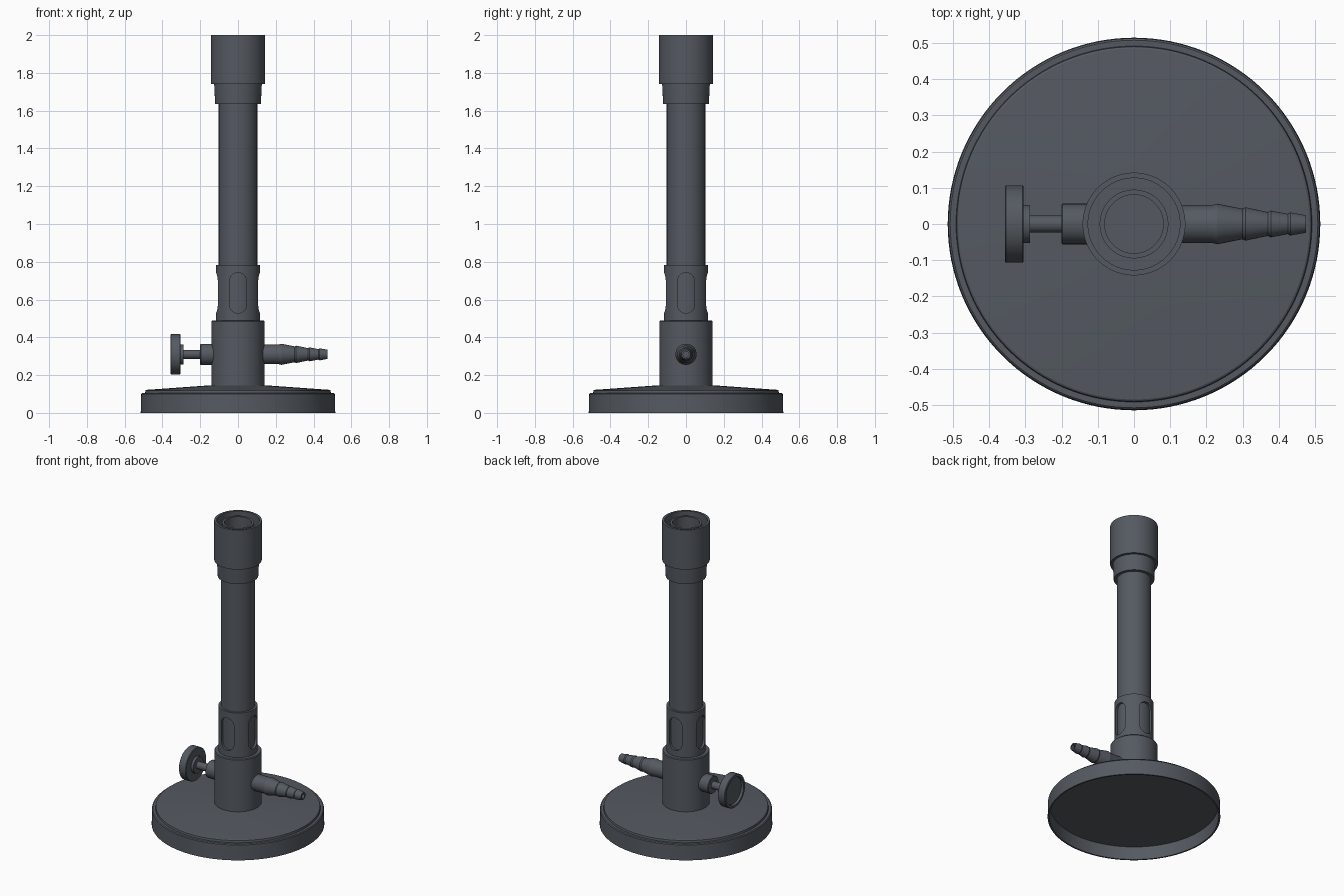
import bpy, bmesh, math
from mathutils import Matrix

if "Cube" in bpy.data.objects:
    bpy.data.objects.remove(bpy.data.objects["Cube"])

metal = bpy.data.materials.new("slate grey metal")
metal.diffuse_color = (0.09, 0.102, 0.12, 1)
metal.use_nodes = True
metal.node_tree.nodes["Principled BSDF"].inputs["Base Color"].default_value = metal.diffuse_color


def finish(name, bm):
    bmesh.ops.remove_doubles(bm, verts=bm.verts, dist=1e-6)
    bmesh.ops.recalc_face_normals(bm, faces=bm.faces)
    me = bpy.data.meshes.new(name)
    bm.to_mesh(me)
    bm.free()
    me.materials.append(metal)
    ob = bpy.data.objects.new(name, me)
    bpy.context.collection.objects.link(ob)
    return ob


def smooth(ob):
    bpy.ops.object.select_all(action='DESELECT')
    ob.select_set(True)
    bpy.context.view_layer.objects.active = ob
    bpy.ops.object.shade_smooth_by_angle(angle=math.radians(25))


def lathe(name, profile, closed=False, axis_z=None, steps=96):
    """Spin (radius, height) points round z, or along x at height axis_z."""
    bm = bmesh.new()
    vs = [bm.verts.new((r, 0, h)) for r, h in profile]
    pairs = list(zip(vs, vs[1:])) + ([(vs[-1], vs[0])] if closed else [])
    edges = [bm.edges.new(p) for p in pairs]
    bmesh.ops.spin(bm, geom=vs + edges, cent=(0, 0, 0), axis=(0, 0, 1),
                   angle=2 * math.pi, steps=steps, use_merge=True)
    if axis_z is not None:
        bm.transform(Matrix.Translation((0, 0, axis_z)) @ Matrix.Rotation(math.pi / 2, 4, 'Y'))
    ob = finish(name, bm)
    smooth(ob)
    return ob


# hollow round foot
lathe("base", [(0, 0.085), (0.503, 0.085), (0.505, 0), (0.515, 0), (0.513, 0.1),
               (0.508, 0.105), (0.492, 0.105), (0.490, 0.119), (0.485, 0.122),
               (0.16, 0.145), (0, 0.147)], steps=128)

# lower body
lathe("body", [(0, 0.13), (0.141, 0.13), (0.141, 0.485), (0.137, 0.49), (0, 0.49)])

# burner tube, open at the top
lathe("tube", [(0, 0.48), (0.102, 0.48), (0.102, 1.64), (0.095, 1.65), (0.095, 1.985),
               (0.081, 1.985), (0.081, 0.55), (0, 0.55)])

# flame head: stepped cup around the tube
lathe("head", [(0.09, 1.635), (0.121, 1.635), (0.126, 1.74), (0.142, 1.74), (0.142, 2.0),
               (0.127, 2.0), (0.127, 1.76), (0.09, 1.76)], closed=True)

# air collar with four slots
collar = lathe("air_collar", [(0.1, 0.485), (0.116, 0.485), (0.116, 0.784), (0.1, 0.784)],
               closed=True)
for k in range(2):
    bm = bmesh.new()
    outline = []
    for i in range(32):
        a = 2 * math.pi * (i + 0.5) / 32
        off = 0.062 if math.sin(a) > 0 else -0.062
        outline.append(bm.verts.new((0.045 * math.cos(a), -0.2, 0.635 + off + 0.045 * math.sin(a))))
    f = bm.faces.new(outline)
    ext = bmesh.ops.extrude_face_region(bm, geom=[f])
    bmesh.ops.translate(bm, vec=(0, 0.4, 0),
                        verts=[v for v in ext["geom"] if isinstance(v, bmesh.types.BMVert)])
    bm.transform(Matrix.Rotation(k * math.pi / 2, 4, 'Z'))
    cutter = finish("slot_cutter", bm)
    cutter.hide_render = True
    mod = collar.modifiers.new("slots", 'BOOLEAN')
    mod.operation = 'DIFFERENCE'
    mod.solver = 'EXACT'
    mod.object = cutter
    bpy.context.view_layer.objects.active = collar
    bpy.ops.object.modifier_apply(modifier=mod.name)
    bpy.data.objects.remove(cutter)
smooth(collar)

# gas valve on the left
Z = 0.31
lathe("valve_boss", [(0, -0.12), (0.056, -0.12), (0.056, -0.197), (0.053, -0.2), (0, -0.2)],
      axis_z=Z, steps=48)
lathe("valve_stem", [(0, -0.19), (0.024, -0.19), (0.024, -0.31), (0, -0.31)], axis_z=Z, steps=32)
lathe("valve_wheel", [(0, -0.288), (0.053, -0.288), (0.053, -0.305), (0.104, -0.305),
                      (0.107, -0.308), (0.107, -0.354), (0.104, -0.357), (0.09, -0.357),
                      (0.086, -0.343), (0, -0.343)], axis_z=Z, steps=64)

# barbed hose nozzle on the right
lathe("hose_nozzle", [(0, 0.12), (0.052, 0.12), (0.052, 0.215), (0.056, 0.23), (0.042, 0.3),
                      (0.046, 0.308), (0.033, 0.37), (0.037, 0.378), (0.028, 0.425),
                      (0.032, 0.432), (0.024, 0.475), (0.015, 0.475), (0.015, 0.38), (0, 0.38)],
      axis_z=Z, steps=48)
